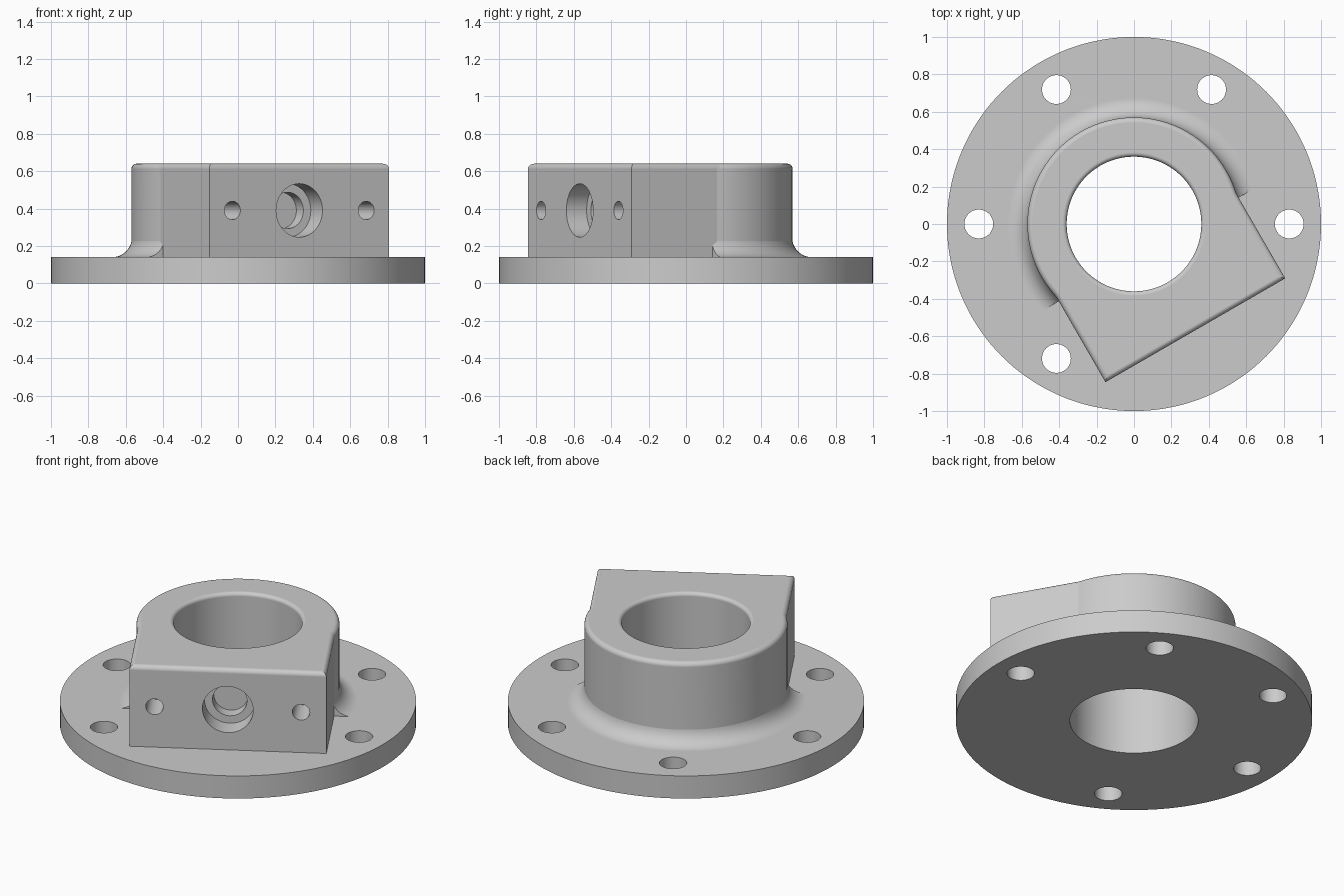
import bpy, bmesh
from math import sin, cos, pi, tau, radians, asin
from mathutils import Matrix, Vector

if "Cube" in bpy.data.objects:
    bpy.data.objects.remove(bpy.data.objects["Cube"])

grey = bpy.data.materials.new("machined grey")
grey.use_nodes = True
COLOUR = (0.6, 0.6, 0.6, 1)
grey.diffuse_color = COLOUR
grey.node_tree.nodes["Principled BSDF"].inputs["Base Color"].default_value = COLOUR

FLANGE_TOP, TOP = 0.14, 0.64
BOSS_R, BORE_R = 0.57, 0.36
HALF_W, FACE = 0.555, 0.656      # squared side of the boss
HOLE_Z = 0.39


def finish(name, bm):
    bmesh.ops.recalc_face_normals(bm, faces=bm.faces[:])
    mesh = bpy.data.meshes.new(name)
    bm.to_mesh(mesh)
    bm.free()
    mesh.materials.append(grey)
    ob = bpy.data.objects.new(name, mesh)
    bpy.context.collection.objects.link(ob)
    return ob


def lathe(profile, steps):
    """Solid of revolution about z with flat end caps."""
    bm = bmesh.new()
    rings = [[bm.verts.new((r * cos(tau * i / steps), r * sin(tau * i / steps), z))
              for i in range(steps)] for r, z in profile]
    for a, b in zip(rings, rings[1:]):
        for i in range(steps):
            j = (i + 1) % steps
            bm.faces.new((a[i], a[j], b[j], b[i]))
    bm.faces.new(rings[0])
    bm.faces.new(rings[-1])
    return bm


def combine(target, other, operation):
    mod = target.modifiers.new(operation, "BOOLEAN")
    mod.operation, mod.solver, mod.object = operation, "EXACT", other
    bpy.context.view_layer.objects.active = target
    bpy.ops.object.modifier_apply(modifier=mod.name)
    bpy.data.objects.remove(other)


# Round flange
body = finish("flanged_housing", lathe([(1, 0), (1, FLANGE_TOP)], 144))

# Boss: round at the back, squared at the front, top edge rounded
bm = bmesh.new()
kink = asin((BOSS_R ** 2 - HALF_W ** 2) ** 0.5 / BOSS_R)
ARC = 72
angles = [-kink + (pi + 2 * kink) * i / ARC for i in range(ARC + 1)]
outline = [(BOSS_R * cos(a), BOSS_R * sin(a)) for a in angles]
outline += [(-HALF_W, -FACE), (HALF_W, -FACE)]
bottom = bm.faces.new([bm.verts.new((x, y, 0.1)) for x, y in outline])
top = bmesh.ops.extrude_face_region(bm, geom=[bottom], use_keep_orig=True)["geom"]
bmesh.ops.translate(bm, vec=(0, 0, TOP - 0.1),
                    verts=[v for v in top if isinstance(v, bmesh.types.BMVert)])
bmesh.ops.recalc_face_normals(bm, faces=bm.faces[:])
rim = [e for e in bm.edges if all(v.co.z > TOP - 0.01 for v in e.verts)]
bmesh.ops.bevel(bm, geom=rim, offset=0.028, segments=9, profile=0.5, affect="EDGES")
combine(body, finish("boss", bm), "UNION")

# Concave fillet around the round part of the boss, ending at the squared part
R = 0.105
cx, cz = BOSS_R + R - 0.002, FLANGE_TOP + R
curve = [(cx - R * sin(t * pi / 20), cz - R * cos(t * pi / 20)) for t in range(11)]
bm = lathe([(cx, 0.1)] + curve + [(0.55, cz + 0.03)], 128)
cut = bmesh.ops.bisect_plane(bm, geom=bm.verts[:] + bm.edges[:] + bm.faces[:],
                             plane_co=(0, -0.157, 0), plane_no=(0, -1, 0), clear_outer=True)
bmesh.ops.holes_fill(bm, edges=[e for e in bm.edges if e.is_boundary], sides=0)
combine(body, finish("fillet", bm), "UNION")

# Central bore with a rounded upper lip
lip = 0.022
flare = [(BORE_R + lip * (1 - cos(t * pi / 18)), TOP - lip + lip * sin(t * pi / 18))
         for t in range(10)]
bore = [(BORE_R, -0.1)] + flare + [(BORE_R + lip, TOP + 0.1)]
combine(body, finish("bore_cutter", lathe(bore, 128)), "DIFFERENCE")

# Five bolt holes
for k in range(5):
    bm = lathe([(0.077, -0.1), (0.077, 0.3)], 48)
    a = radians(60 * k - 30)
    bm.transform(Matrix.Translation(Vector((0.83 * cos(a), 0.83 * sin(a), 0))))
    combine(body, finish("bolt_hole_cutter", bm), "DIFFERENCE")

# Stepped port and two screw holes in the flat face
port = [(0.097, -0.2), (0.097, -0.125), (0.143, -0.125), (0.143, 0.1)]
screw = [(0.049, -0.2), (0.049, 0.1)]
for x, profile in ((0, port), (-0.413, screw), (0.413, screw)):
    bm = lathe(profile, 48)
    bm.transform(Matrix.Translation(Vector((x, -FACE, HOLE_Z))) @ Matrix.Rotation(pi / 2, 4, "X"))
    combine(body, finish("face_hole_cutter", bm), "DIFFERENCE")

# One material, turned so the flat face points front left, smooth curves
body.data.materials.clear()
body.data.materials.append(grey)
for face in body.data.polygons:
    face.material_index = 0
body.rotation_euler.z = radians(30)
bpy.ops.object.select_all(action="DESELECT")
body.select_set(True)
bpy.context.view_layer.objects.active = body
bpy.ops.object.shade_smooth_by_angle(angle=radians(11.5))
weighted = body.modifiers.new("weighted normals", "WEIGHTED_NORMAL")
weighted.keep_sharp = True
